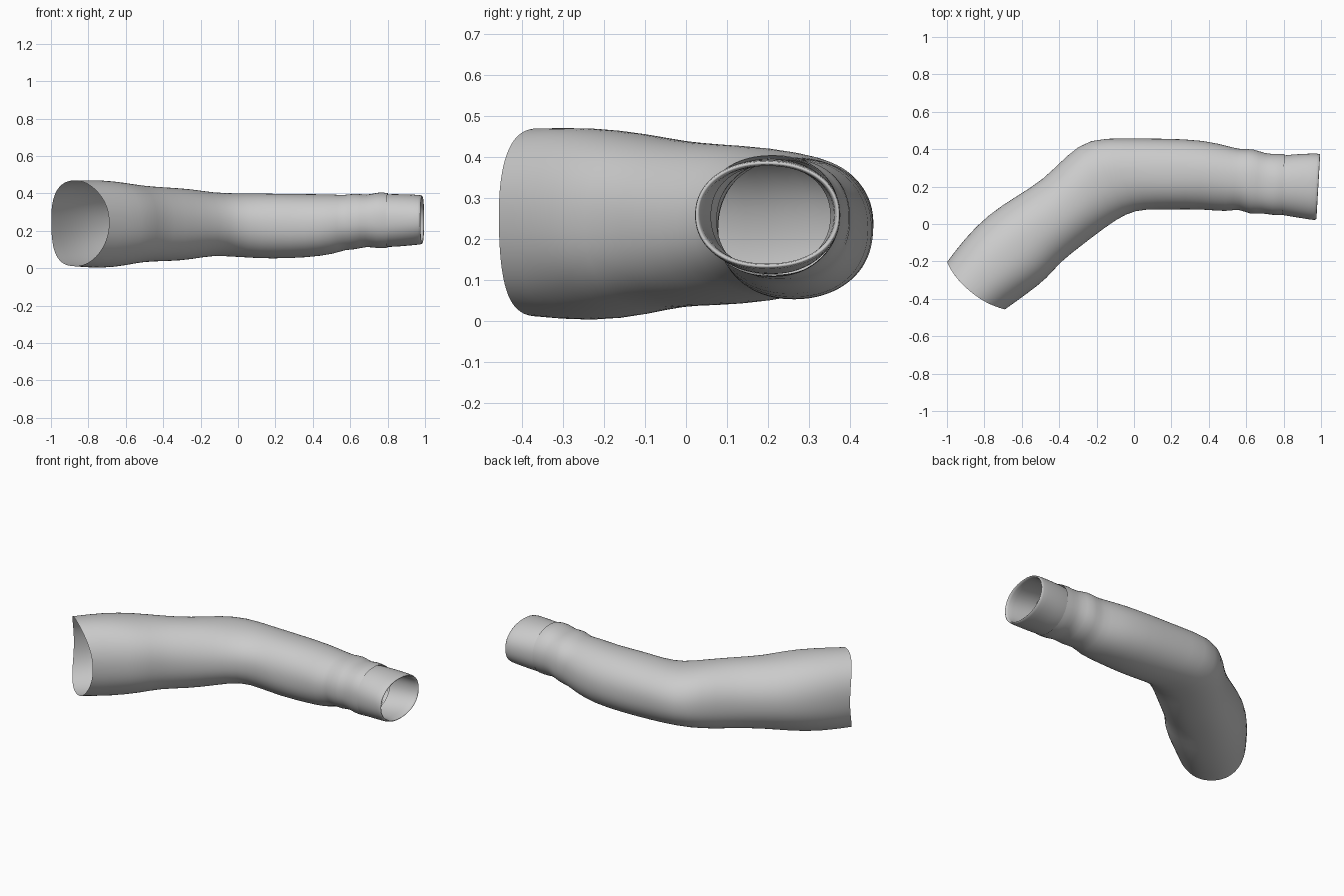
import bpy
import math
from mathutils import Vector

SIDES = 40


def ring(sec, k):
    """Rounded oval between a back edge and a front edge, with small cloth folds."""
    ax, ay, bx, by, z0, z1 = sec
    a, b = Vector((ax, ay, 0)), Vector((bx, by, 0))
    mid, half = (a + b) / 2, (a - b) / 2
    axis = Vector((half.y, -half.x, 0)).normalized()
    pts = []
    for j in range(SIDES):
        t = 2 * math.pi * j / SIDES
        c, s = math.cos(t), math.sin(t)
        c = math.copysign(abs(c) ** 0.92, c)
        s = math.copysign(abs(s) ** 0.92, s)
        fold = 1 + k * (0.6 * math.sin(3 * t + 9 * mid.x) + 0.4 * math.sin(5 * t - 14 * mid.x))
        p = mid + half * c * fold
        p.z = (z0 + z1) / 2 + (z1 - z0) / 2 * s * fold
        # the open shoulder end bows outward at top and bottom
        if mid.x < -0.8:
            p -= axis * 0.045 * s * s
        pts.append(p)
    return pts


def tube(name, sections, k):
    verts = [p for sec in sections for p in ring(sec, k)]
    faces = []
    for i in range(len(sections) - 1):
        for j in range(SIDES):
            n = (j + 1) % SIDES
            r, q = i * SIDES, (i + 1) * SIDES
            faces.append((r + j, r + n, q + n, q + j))
    mesh = bpy.data.meshes.new(name)
    mesh.from_pydata(verts, [], faces)
    mesh.polygons.foreach_set("use_smooth", [True] * len(faces))
    obj = bpy.data.objects.new(name, mesh)
    bpy.context.collection.objects.link(obj)
    sub = obj.modifiers.new("smooth", 'SUBSURF')
    sub.levels = sub.render_levels = 1
    return obj


# sections: back edge x, y, front edge x, y, bottom z, top z
sleeve = [
    (-1.00, -0.20, -0.69, -0.455, 0.01, 0.47),
    (-0.91, -0.08, -0.57, -0.37, 0.00, 0.475),
    (-0.78, 0.05, -0.46, -0.29, 0.015, 0.46),
    (-0.63, 0.145, -0.40, -0.21, 0.035, 0.44),
    (-0.48, 0.24, -0.28, -0.115, 0.035, 0.43),
    (-0.36, 0.37, -0.16, -0.02, 0.045, 0.425),
    (-0.24, 0.46, -0.04, 0.06, 0.07, 0.405),
    (-0.05, 0.457, 0.06, 0.08, 0.06, 0.40),
    (0.15, 0.457, 0.20, 0.075, 0.05, 0.40),
    (0.38, 0.45, 0.36, 0.08, 0.055, 0.395),
    (0.53, 0.41, 0.50, 0.065, 0.075, 0.395),
    (0.58, 0.40, 0.56, 0.085, 0.10, 0.39),
    (0.64, 0.405, 0.62, 0.05, 0.10, 0.405),
    (0.70, 0.375, 0.68, 0.06, 0.12, 0.39),
    (0.76, 0.375, 0.74, 0.045, 0.105, 0.41),
    (0.805, 0.372, 0.795, 0.045, 0.11, 0.403),
]
tube("sleeve", sleeve, 0.012)

# cuff with its hem folded back inside
cuff = [
    (0.79, 0.365, 0.78, 0.05, 0.115, 0.395),
    (0.83, 0.37, 0.82, 0.042, 0.113, 0.397),
    (0.91, 0.376, 0.90, 0.03, 0.12, 0.395),
    (0.99, 0.378, 0.97, 0.018, 0.126, 0.392),
    (0.998, 0.372, 0.978, 0.026, 0.132, 0.386),
    (0.99, 0.362, 0.97, 0.036, 0.142, 0.376),
    (0.91, 0.36, 0.90, 0.045, 0.135, 0.38),
    (0.81, 0.352, 0.80, 0.06, 0.13, 0.38),
]
tube("cuff", cuff, 0.004)
